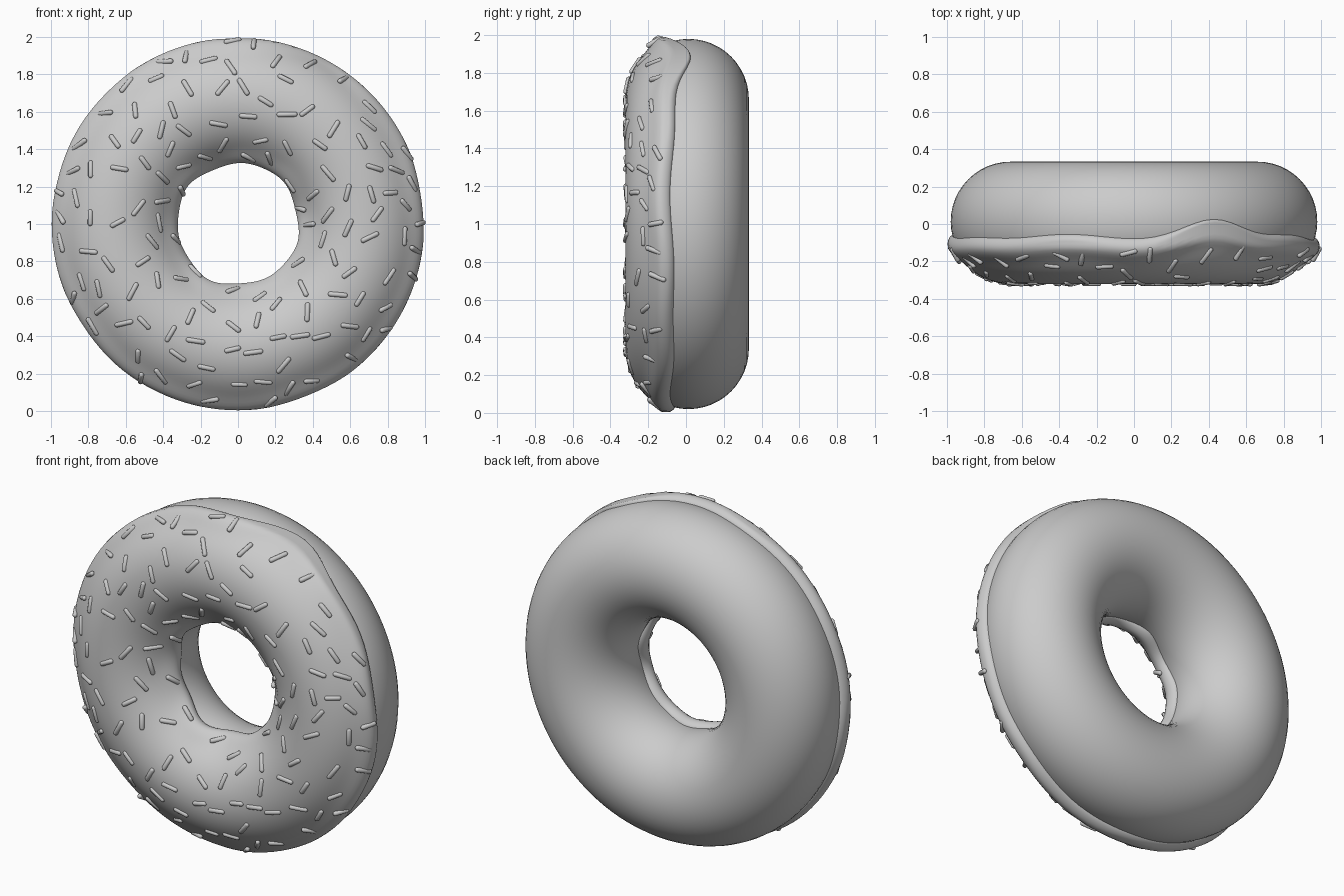
import bpy, bmesh, math, random
from mathutils import Matrix, Vector

if "Cube" in bpy.data.objects:
    bpy.data.objects.remove(bpy.data.objects["Cube"])

random.seed(7)
R, r = 0.66, 0.32      # ring radius and dough tube radius
CY, CZ = 0.013, 1.0    # dough centre
BASE, LIP = 0.014, 0.03
rad = math.radians


def point(theta, phi, rho):
    """Point on the ring: theta runs round the hole, phi from outside over the front."""
    d = R + rho * math.cos(phi)
    return Vector((d * math.cos(theta), CY - rho * math.sin(phi), CZ + d * math.sin(theta)))


def edges(theta):
    """Wavy outer and inner limits of the icing, as tube angles."""
    drip = math.exp(-((theta - rad(64)) / 0.24) ** 2)
    outer = 15 - 17 * drip + 1.6 * math.sin(5 * theta + 1) + 1.2 * math.sin(9 * theta)
    inner = 167 + 3 * math.sin(4 * theta + 0.6) + 2 * math.sin(7 * theta)
    return rad(outer), rad(inner)


def icing_rho(theta, phi):
    lo, hi = edges(theta)
    d = math.degrees(min(phi - lo, hi - phi))
    s = max(0.0, min(1.0, d / 9))
    rounding = math.sqrt(max(0.0, 1 - (1 - s) ** 2))
    bulge = LIP * math.exp(-((d - 9) / 12) ** 2)
    if phi > math.pi / 2:
        bulge *= 0.8
    rho = r - 0.003 + (BASE + 0.003 + bulge) * rounding
    c = math.cos(phi)
    if c > 0.2:
        rho = min(rho, (0.996 - R) / c)
    return rho


def finish(bm, name):
    bmesh.ops.recalc_face_normals(bm, faces=bm.faces)
    mesh = bpy.data.meshes.new(name)
    bm.to_mesh(mesh)
    bm.free()
    for p in mesh.polygons:
        p.use_smooth = True
    ob = bpy.data.objects.new(name, mesh)
    bpy.context.collection.objects.link(ob)
    return ob


# dough ring
bpy.ops.mesh.primitive_torus_add(major_radius=R, minor_radius=r, major_segments=112,
                                 minor_segments=48, location=(0, CY, CZ),
                                 rotation=(math.pi / 2, 0, 0))
dough = bpy.context.object
dough.name = "dough"
bpy.ops.object.shade_smooth()

# icing cap with a thick rounded lip and wavy edges
NT, NP = 112, 44
bm = bmesh.new()
rows = []
for i in range(NT):
    th = math.tau * i / NT - math.pi / 2
    lo, hi = edges(th)
    row = []
    for k in range(NP + 1):
        ph = lo + (hi - lo) * (0.5 - 0.5 * math.cos(math.pi * k / NP))
        row.append(bm.verts.new(point(th, ph, icing_rho(th, ph))))
    rows.append(row)
for i in range(NT):
    a, b = rows[i], rows[(i + 1) % NT]
    for k in range(NP):
        bm.faces.new((a[k], a[k + 1], b[k + 1], b[k]))
finish(bm, "icing")

# sprinkles: small capsules scattered evenly over the icing
bm = bmesh.new()
placed = []
for _ in range(6000):
    if len(placed) >= 135:
        break
    th = random.uniform(-math.pi / 2, 1.5 * math.pi)
    ph = rad(random.uniform(27, 158))
    if random.random() > (R + r * math.cos(ph)) / (R + r):
        continue
    rho = icing_rho(th, ph)
    p = point(th, ph, rho - 0.002)
    if any((p - q).length < 0.108 for q in placed):
        continue
    placed.append(p)
    n = (point(th, ph, rho + 1) - point(th, ph, rho)).normalized()
    t1 = Vector((-math.sin(th), 0, math.cos(th)))
    t2 = n.cross(t1)
    a = random.uniform(0, math.pi)
    axis = t1 * math.cos(a) + t2 * math.sin(a)
    side = n.cross(axis)
    rot = Matrix((side, n, axis)).transposed().to_4x4()
    half = random.uniform(0.03, 0.042)
    made = bmesh.ops.create_uvsphere(bm, u_segments=10, v_segments=7, radius=0.014)["verts"]
    for v in made:
        v.co.z += half if v.co.z > 0 else -half
        v.co = p + rot @ v.co
finish(bm, "sprinkles")
